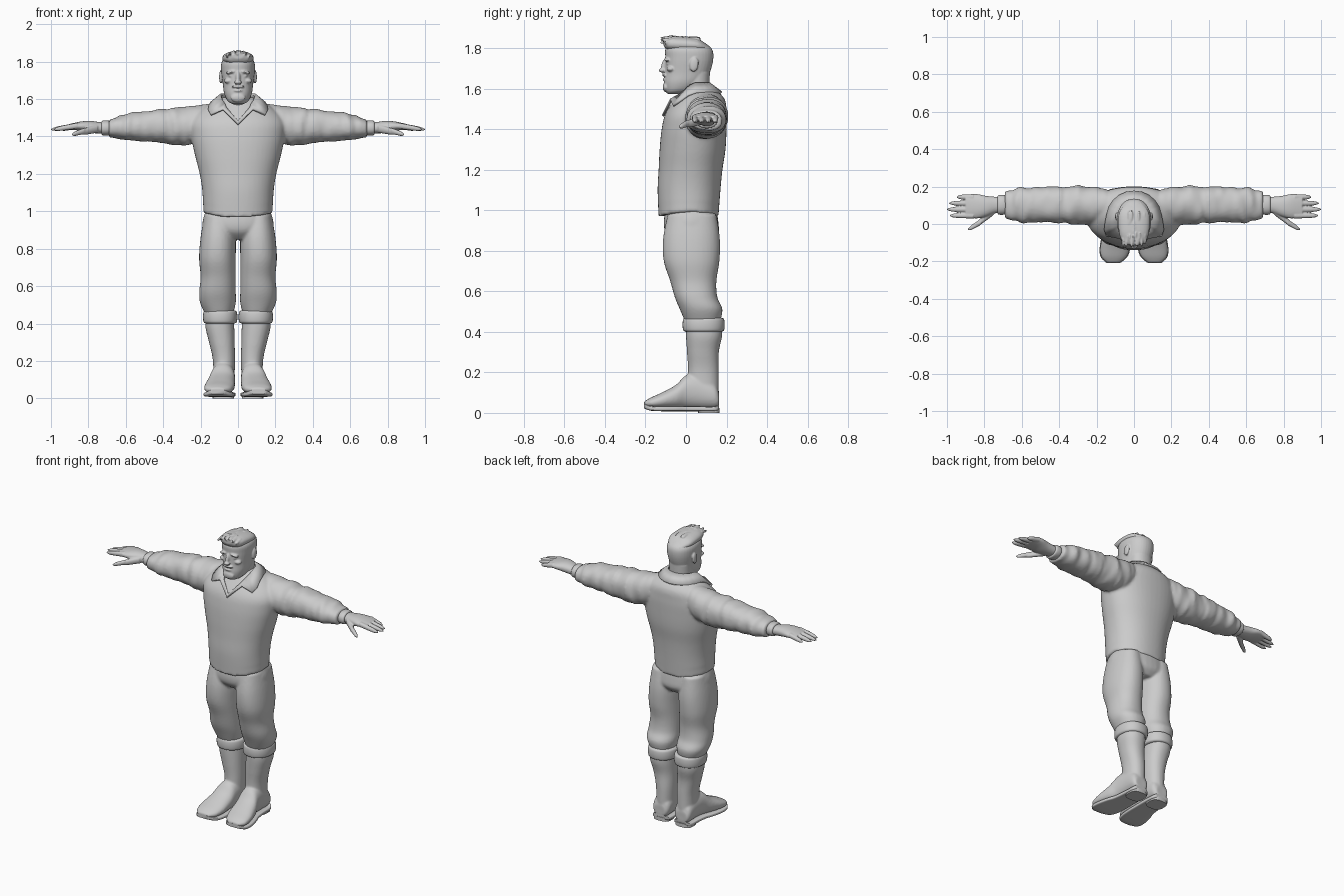
import bpy, bmesh, math, random
from mathutils import Vector, Matrix, noise

random.seed(4)
if "Cube" in bpy.data.objects:
    bpy.data.objects.remove(bpy.data.objects["Cube"])

shade = (0.6, 0.6, 0.6, 1)
grey = bpy.data.materials.new("plain grey")
grey.use_nodes = True
grey.diffuse_color = shade
grey.node_tree.nodes["Principled BSDF"].inputs["Base Color"].default_value = shade
SIDES = (("left", 1), ("right", -1))


def spline(a, b, c, d, t):
    return [q + 0.5 * t * (r - p + t * (2 * p - 5 * q + 4 * r - s + t * (3 * (q - r) + s - p)))
            for p, q, r, s in zip(a, b, c, d)]


def loft(bm, axis, rows, side=1, power=2.2, steps=5, count=36, ripple=0):
    """Rounded tube along an axis; each row is position, then low and high of the other two axes."""
    dense = []
    last = len(rows) - 1
    for i in range(last):
        near = rows[max(i - 1, 0)], rows[i], rows[i + 1], rows[min(i + 2, last)]
        dense += [spline(*near, k / steps) for k in range(steps)]
    dense.append(rows[-1])
    rings = []
    for s, u0, u1, v0, v1 in dense:
        ring = []
        for k in range(count):
            angle = math.tau * k / count
            c, d = math.cos(angle), math.sin(angle)
            u = (u0 + u1 + (u1 - u0) * math.copysign(abs(c) ** (2 / power), c)) / 2
            v = (v0 + v1 + (v1 - v0) * math.copysign(abs(d) ** (2 / power), d)) / 2
            co = Vector({"x": (s, u, v), "y": (u, s, v), "z": (u, v, s)}[axis])
            if ripple:
                wave = noise.noise(Vector((co.x * 28, co.y * 8, co.z * 8)))
                co += ripple * wave * Vector((0, c, d))
            co.x *= side
            ring.append(bm.verts.new(co))
        rings.append(ring)
    for low, high in zip(rings, rings[1:]):
        for k in range(count):
            n = (k + 1) % count
            bm.faces.new((low[k], low[n], high[n], high[k]))
    bm.faces.new(rings[0])
    bm.faces.new(rings[-1])


def even(rows):
    """Rows given by half width become symmetric in x."""
    return [(z, -half, half, front, back) for z, half, front, back in rows]


def band(bm, axis, start, end, limits, swell, side):
    """Rounded band whose profile swells outward between start and end."""
    rows = []
    for k in range(7):
        angle = math.pi * k / 6
        grow = swell * math.sin(angle) ** 0.5 if 0 < k < 6 else 0
        a, b, c, d = limits
        place = start + (end - start) * (1 - math.cos(angle)) / 2
        rows.append((place, a - grow, b + grow, c - grow, d + grow))
    loft(bm, axis, rows, side, steps=2)


def digit(bm, start, end, radius, side):
    """Tapered finger with a rounded tip."""
    rows = []
    for k in range(9):
        t = k / 8
        x, y, z = Vector(start).lerp(Vector(end), t)
        r = radius * (1 - t / 4) * (1 - 0.7 * t ** 8)
        rows.append((x, y - r, y + r, z - r, z + r))
    loft(bm, "x", rows, side, steps=2, count=16)


def blob(bm, centre, size, tilt=0, axis="X"):
    matrix = Matrix.Translation(centre) @ Matrix.Rotation(tilt, 4, axis) @ Matrix.Diagonal((*size, 1))
    bmesh.ops.create_uvsphere(bm, u_segments=20, v_segments=12, radius=1, matrix=matrix)


def finish(bm, name, voxel=0, soften=0):
    bmesh.ops.recalc_face_normals(bm, faces=bm.faces)
    mesh = bpy.data.meshes.new(name)
    bm.to_mesh(mesh)
    bm.free()
    mesh.materials.append(grey)
    part = bpy.data.objects.new(name, mesh)
    bpy.context.collection.objects.link(part)
    if voxel:
        merge = part.modifiers.new("merge", "REMESH")
        merge.mode, merge.voxel_size, merge.use_smooth_shade = "VOXEL", voxel, True
        smooth = part.modifiers.new("soften", "SMOOTH")
        smooth.factor, smooth.iterations = 0.5, soften
    else:
        bpy.ops.object.select_all(action="DESELECT")
        part.select_set(True)
        bpy.context.view_layer.objects.active = part
        bpy.ops.object.shade_smooth_by_angle(angle=math.radians(50))
    return part


# Sweater: torso and both sleeves merged, hem dipping at front and back
bm = bmesh.new()
loft(bm, "z", even([(.965, .185, -.135, .16), (1.1, .19, -.14, .17), (1.2, .205, -.135, .18),
                    (1.3, .23, -.13, .195), (1.4, .25, -.12, .2), (1.48, .25, -.1, .2),
                    (1.55, .19, -.05, .19), (1.61, .08, 0, .13)]), count=48)
for v in bm.verts:
    if v.co.z < 1.03:
        v.co.z += 0.8 * v.co.x ** 2
for word, side in SIDES:
    loft(bm, "x", [(.08, .03, .17, 1.42, 1.575), (.26, 0, .2, 1.355, 1.56), (.45, .01, .2, 1.37, 1.54),
                   (.6, .01, .19, 1.38, 1.52), (.69, .02, .17, 1.395, 1.49)], side, steps=10, ripple=.012)
finish(bm, "sweater", .009, 4)

# Collar: band round the neck, spreading into pointed flaps, then a V placket
bm = bmesh.new()
for word, side in SIDES:
    edges = []
    for k in range(9):
        angle = math.radians(90 - 130 * k / 8)
        c, d = math.cos(angle), math.sin(angle)
        drop = max(0, -d)
        edges.append(((.09 * c, .03 + .085 * d, 1.625 - .08 * drop),
                      ((.145 + .07 * drop) * c, .03 + .145 * d, 1.58 - .1 * drop)))
    edges += [((.06, -.06, 1.55), (.08, -.075, 1.545)), ((0, -.1, 1.48), (0, -.115, 1.465))]
    pairs = [[bm.verts.new((x * side, y, z)) for x, y, z in edge] for edge in edges]
    for (a, b), (c, d) in zip(pairs, pairs[1:]):
        bm.faces.new((a, b, d, c))
bmesh.ops.remove_doubles(bm, verts=bm.verts, dist=.001)
collar = finish(bm, "collar")
thickness = collar.modifiers.new("thickness", "SOLIDIFY")
thickness.thickness, thickness.offset = .012, 0

# Trousers: seat and both legs merged
bm = bmesh.new()
loft(bm, "z", even([(1.01, .17, -.1, .15), (.94, .19, -.11, .16), (.89, .175, -.1, .16), (.85, .09, -.06, .13)]))
for word, side in SIDES:
    loft(bm, "z", [(.98, .03, .18, -.09, .15), (.86, .013, .2, -.113, .167), (.75, .012, .208, -.11, .165),
                   (.65, .012, .2, -.078, .15), (.57, .012, .207, -.055, .155), (.51, .012, .203, -.03, .18),
                   (.44, .03, .17, 0, .165)], side)
finish(bm, "trousers", .008, 3)

foot = [(.163, .04, .12, .03, .1), (.14, .02, .135, .02, .15), (.06, .016, .14, .02, .19),
        (0, .016, .148, .02, .185), (-.05, .016, .165, .02, .138), (-.12, .02, .18, .02, .1),
        (-.175, .038, .176, .023, .075), (-.208, .075, .145, .035, .055)]

for word, side in SIDES:
    # Boot: shaft and foot merged
    bm = bmesh.new()
    loft(bm, "z", [(.45, .025, .172, 0, .178), (.38, .02, .174, 0, .178), (.3, .018, .155, .005, .162),
                   (.2, .016, .134, .01, .162), (.06, .02, .132, 0, .162)], side)
    loft(bm, "y", foot, side)
    finish(bm, word + "_boot", .007, 4)

    # Rolled cuff
    bm = bmesh.new()
    band(bm, "z", .4, .47, (.02, .17, 0, .174), .017, side)
    finish(bm, word + "_boot_cuff")

    # Sole follows the foot outline, with a heel block below
    bm = bmesh.new()
    loft(bm, "y", [(y, a - .003, b + .003, low - .012, low + .012) for y, a, b, low, high in foot], side, 5)
    finish(bm, word + "_sole")
    bm = bmesh.new()
    loft(bm, "z", [(z, .022, .135, .06, .166) for z in (0, .024)], side, 3)
    finish(bm, word + "_heel")

    # Hand: wrist, palm, fingers and thumb merged
    bm = bmesh.new()
    loft(bm, "x", [(.66, .06, .145, 1.415, 1.475), (.73, .06, .145, 1.415, 1.476), (.79, .04, .15, 1.42, 1.483),
                   (.84, .03, .16, 1.43, 1.48), (.9, .035, .158, 1.437, 1.467)], side)
    for i, tip in enumerate((.985, 1, .988, .948)):
        y = .045 + .033 * i
        digit(bm, (.86, y, 1.457), (tip, y, 1.437), .016, side)
    digit(bm, (.75, .07, 1.442), (.85, -.01, 1.42), .022, side)
    digit(bm, (.82, .01, 1.43), (.888, -.03, 1.41), .016, side)
    finish(bm, word + "_hand", .004, 3)

    bm = bmesh.new()
    band(bm, "x", .685, .73, (.06, .145, 1.415, 1.475), .011, side)
    finish(bm, word + "_wrist_band")

# Head: skull, neck, nose, beard, brows, eyes, cheeks and ears merged
bm = bmesh.new()
loft(bm, "z", even([(1.574, .03, -.09, -.035), (1.59, .056, -.102, .03), (1.63, .074, -.108, .085),
                    (1.68, .081, -.103, .118), (1.75, .09, -.102, .135), (1.8, .086, -.1, .125),
                    (1.84, .045, -.06, .07)]))
loft(bm, "z", even([(1.45, .08, -.06, .1), (1.58, .07, -.03, .113), (1.68, .07, -.01, .118)]))
blob(bm, (0, -.106, 1.718), (.012, .015, .036), -.3)
blob(bm, (0, -.116, 1.69), (.02, .019, .011))
blob(bm, (0, -.106, 1.667), (.036, .012, .008))
blob(bm, (0, -.106, 1.645), (.024, .009, .006))
blob(bm, (0, -.1, 1.607), (.04, .015, .024))
for word, side in SIDES:
    blob(bm, (.037 * side, -.093, 1.744), (.03, .016, .008), .2 * side, "Y")
    blob(bm, (.036 * side, -.088, 1.724), (.014, .009, .008))
    blob(bm, (.05 * side, -.075, 1.697), (.025, .02, .014))
    blob(bm, (.092 * side, .04, 1.718), (.009, .022, .036), -.15)
finish(bm, "head", .0045, 3)

# Hair: swept cap with rows of locks rising to a quiff
bm = bmesh.new()
loft(bm, "y", [(-.112, -.03, .03, 1.815, 1.845), (-.09, -.065, .065, 1.79, 1.852), (-.03, -.082, .082, 1.78, 1.857),
               (.06, -.08, .08, 1.78, 1.845), (.118, -.04, .04, 1.785, 1.805)])
for i in range(36):
    x = random.uniform(-.065, .065)
    y = random.uniform(-.1, -.07) if i % 2 else random.uniform(-.05, .05)
    tilt = random.uniform(-.1, .4) if i % 2 else 0
    blob(bm, (x, y, 1.85 - 5 * x * x), (.007, .032, .009), tilt)
finish(bm, "hair", .0045, 1)
